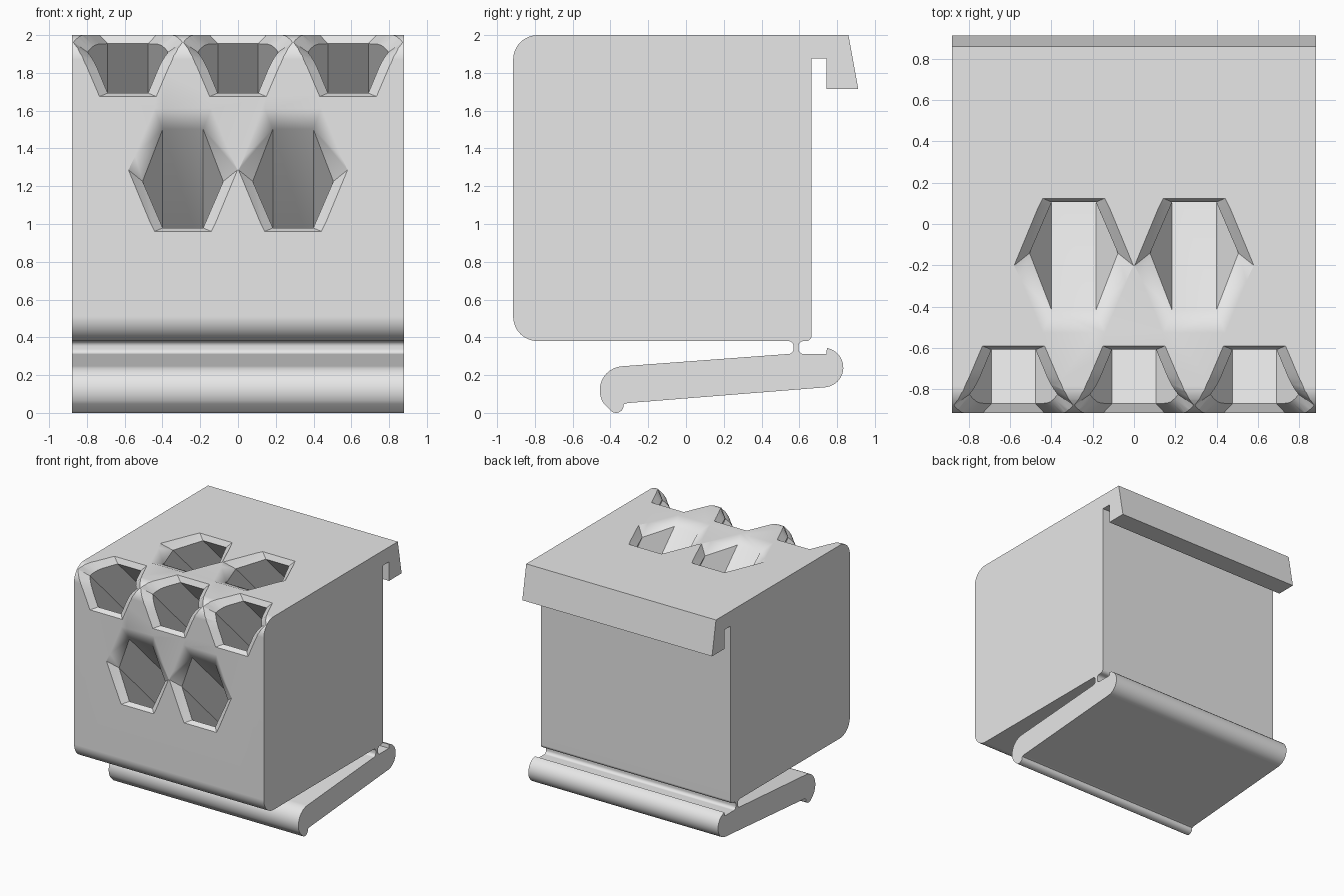
import bpy, bmesh
from math import sin, cos, radians, sqrt

cube = bpy.data.objects.get("Cube")
if cube:
    bpy.data.objects.remove(cube, do_unlink=True)

HALF_WIDTH = 0.88
FRONT, BACK, TOP, BASE = -0.915, 0.665, 2.0, 0.38
FILLET = 0.13
PITCH = 0.583
ROOT2 = sqrt(2)


def arc(cy, cz, r, a0, a1, n=12):
    """Points (y, z) along a circular arc, angles in degrees."""
    angles = [radians(a0 + (a1 - a0) * i / n) for i in range(n + 1)]
    return [(cy + r * cos(a), cz + r * sin(a)) for a in angles]


def add_object(name, bm):
    bmesh.ops.recalc_face_normals(bm, faces=bm.faces)
    mesh = bpy.data.meshes.new(name)
    bm.to_mesh(mesh)
    bm.free()
    obj = bpy.data.objects.new(name, mesh)
    bpy.context.scene.collection.objects.link(obj)
    return obj


grey = bpy.data.materials.new("plain_grey")
grey.use_nodes = True
grey.diffuse_color = (0.8, 0.8, 0.8, 1)
grey.node_tree.nodes["Principled BSDF"].inputs["Base Color"].default_value = (0.8, 0.8, 0.8, 1)

# Side profile: block, rear hook, thin hinge neck and spring paddle
f = FILLET
profile = (
    [(0.86, TOP)]
    + arc(FRONT + f, TOP - f, f, 90, 180)
    + arc(FRONT + f, BASE + f, f, 180, 270)
    # front side of the neck
    + arc(0.543, BASE - 0.026, 0.026, 90, 0, 6)
    + arc(0.543, 0.338, 0.026, 0, -90, 6)
    # rounded front end of the paddle with its small foot
    + arc(-0.33, 0.12, 0.127, 94, 215)
    + arc(-0.37, 0.04, 0.04, 235, 340, 8)
    + [(-0.33, 0.045), (-0.31, 0.052)]
    # rounded rear end of the paddle
    + arc(0.728, 0.24, 0.105, -85, 80)
    + [(0.743, 0.312)]
    # rear side of the neck
    + arc(0.622, 0.338, 0.026, 270, 180, 6)
    + arc(0.622, BASE - 0.026, 0.026, 180, 90, 6)
    + arc(BACK - 0.03, BASE + 0.03, 0.03, 270, 360, 6)
    # hook
    + [(BACK, 1.875), (0.745, 1.875), (0.745, 1.715), (0.912, 1.715)]
)
bm = bmesh.new()
face = bm.faces.new([bm.verts.new((-HALF_WIDTH, y, z)) for y, z in profile])
ext = bmesh.ops.extrude_face_region(bm, geom=[face])
moved = [e for e in ext["geom"] if isinstance(e, bmesh.types.BMVert)]
bmesh.ops.translate(bm, verts=moved, vec=(2 * HALF_WIDTH, 0, 0))
holder = add_object("holder_block", bm)
holder.data.materials.append(grey)


# Hexagonal sockets, sunk at 45 degrees into the top front edge.
# v runs across the edge, t runs outward along the socket axis.
def surface(v):
    if abs(v) > FILLET / ROOT2:
        return -abs(v)
    return -FILLET * ROOT2 + sqrt(FILLET ** 2 - v * v)


def place(x, v, t):
    return (x, FRONT + (v - t) / ROOT2, TOP + (v + t) / ROOT2)


def hexagon(radius, half_flat, apothem, steps):
    corners = [(radius, 0), (half_flat, apothem), (-half_flat, apothem),
               (-radius, 0), (-half_flat, -apothem), (half_flat, -apothem)]
    points = []
    for i, a in enumerate(corners):
        b = corners[(i + 1) % 6]
        n = 1 if a[1] == b[1] else steps
        for k in range(n):
            points.append((a[0] + (b[0] - a[0]) * k / n, a[1] + (b[1] - a[1]) * k / n))
    return points


def socket_cutter(cx, cv):
    on_edge = cv == 0
    steps = 6 if on_edge else 1
    side_depth = 0.073 if on_edge else 0.085
    rows = [[], [], [], []]
    outer = hexagon(0.2885, 0.15, 0.23, steps)
    inner = hexagon(0.2136, 0.107, 0.185, steps)
    for (ox, ov), (ix, iv) in zip(outer, inner):
        depth = side_depth + (0.064 - side_depth) * abs(iv) / 0.185
        p = (cx + ox, cv + ov, surface(cv + ov))
        q = (cx + ix, cv + iv, surface(cv + iv) - depth)
        lip = [a + (a - b) * 0.3 for a, b in zip(p, q)]
        rows[0].append((lip[0], lip[1], lip[2] + 0.3))
        rows[1].append(lip)
        rows[2].append(q)
        rows[3].append((q[0], q[1], -1.35))
    bm = bmesh.new()
    loops = [[bm.verts.new(place(*p)) for p in row] for row in rows]
    for a, b in zip(loops, loops[1:]):
        for i in range(len(a)):
            j = (i + 1) % len(a)
            bm.faces.new((a[i], a[j], b[j], b[i]))
    bm.faces.new(loops[0])
    bm.faces.new(loops[-1])
    bmesh.ops.triangulate(bm, faces=bm.faces)
    cutter = add_object("socket_cutter", bm)
    cutter.hide_render = True
    return cutter


bpy.context.view_layer.objects.active = holder
holder.select_set(True)
row = PITCH * sqrt(3) / 2
centres = [(i * PITCH, 0) for i in (-1, 0, 1)]
centres += [(sx * PITCH / 2, sv * row) for sx in (-1, 1) for sv in (-1, 1)]
for cx, cv in centres:
    cutter = socket_cutter(cx, cv)
    mod = holder.modifiers.new("socket", "BOOLEAN")
    mod.operation = "DIFFERENCE"
    mod.solver = "EXACT"
    mod.object = cutter
    bpy.ops.object.modifier_apply(modifier=mod.name)
    bpy.data.objects.remove(cutter, do_unlink=True)

# Smooth rounds, crisp edges, flat large faces
bpy.ops.object.select_all(action="DESELECT")
holder.select_set(True)
bpy.ops.object.shade_smooth_by_angle(angle=radians(30))
weighted = holder.modifiers.new("flat_faces", "WEIGHTED_NORMAL")
weighted.keep_sharp = True
